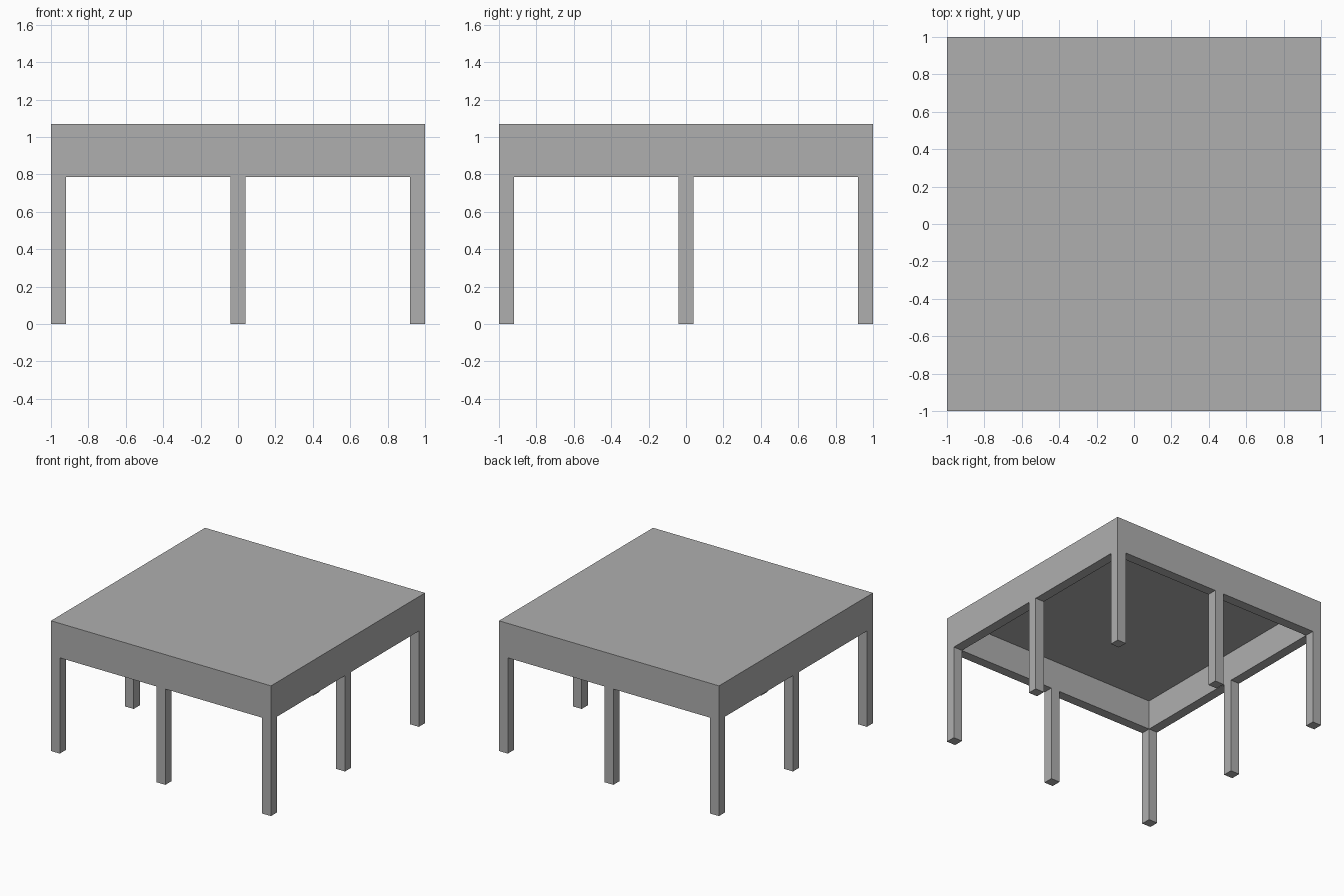
import bpy
import bmesh
from mathutils import Matrix, Vector

if "Cube" in bpy.data.objects:
    bpy.data.objects.remove(bpy.data.objects["Cube"])

HALF = 1.0       # half width of the table
TOP = 1.07       # height of the top surface
RIM = 0.787      # underside of the apron, top of the legs
CEILING = 1.03   # underside of the top slab
LEG = 0.08       # leg and apron thickness

dark_grey = bpy.data.materials.new("dark_grey")
dark_grey.diffuse_color = (0.43, 0.43, 0.43, 1)
dark_grey.use_nodes = True
dark_grey.node_tree.nodes["Principled BSDF"].inputs["Base Color"].default_value = dark_grey.diffuse_color


def box(bm, lo, hi):
    lo, hi = Vector(lo), Vector(hi)
    bmesh.ops.create_cube(bm, size=1, matrix=Matrix.Translation((lo + hi) / 2)
                          @ Matrix.Diagonal((*(hi - lo), 1)))


def add_object(name, bm):
    mesh = bpy.data.meshes.new(name)
    bm.to_mesh(mesh)
    bm.free()
    mesh.materials.append(dark_grey)
    obj = bpy.data.objects.new(name, mesh)
    bpy.context.collection.objects.link(obj)
    return obj


# Table top with apron: a block hollowed out from below
bm = bmesh.new()
box(bm, (-HALF, -HALF, RIM), (HALF, HALF, TOP))
bm.normal_update()
bottom = min(bm.faces, key=lambda f: f.calc_center_median().z)
bmesh.ops.inset_region(bm, faces=[bottom], thickness=LEG, use_even_offset=True)
recess = bmesh.ops.extrude_discrete_faces(bm, faces=[bottom])["faces"][0]
bmesh.ops.translate(bm, verts=recess.verts, vec=(0, 0, CEILING - RIM))
bmesh.ops.recalc_face_normals(bm, faces=bm.faces)
add_object("table_top_with_apron", bm)

# Eight legs: one at each corner and one in the middle of each side
names = {-1: ("left", "front"), 0: ("middle", "middle"), 1: ("right", "back")}
offset = HALF - LEG / 2
for ix in (-1, 0, 1):
    for iy in (-1, 0, 1):
        if ix == 0 and iy == 0:
            continue
        x, y, r = ix * offset, iy * offset, LEG / 2
        bm = bmesh.new()
        box(bm, (x - r, y - r, 0), (x + r, y + r, RIM))
        add_object(f"{names[iy][1]}_{names[ix][0]}_leg", bm)
